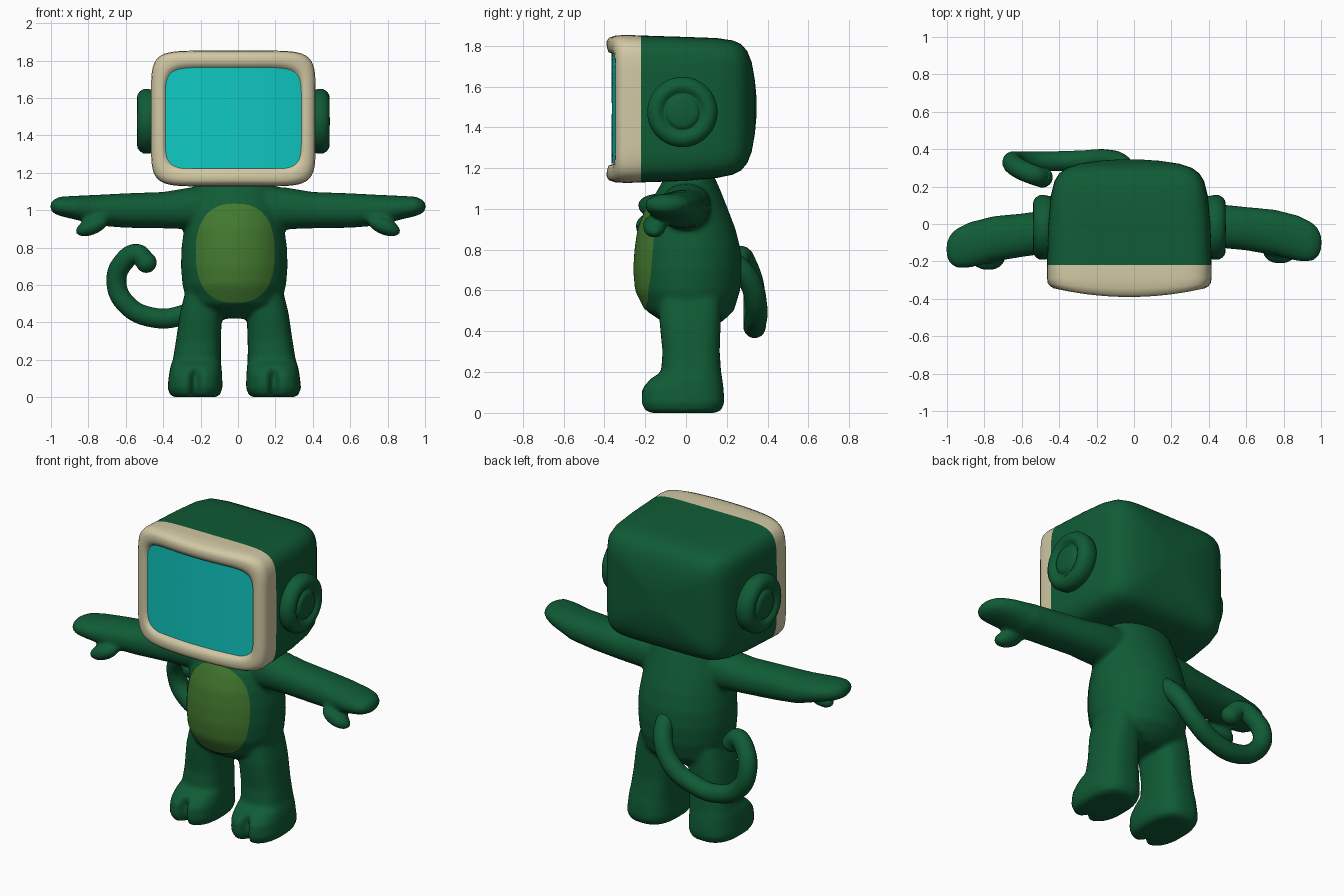
import bpy, bmesh, math
from mathutils import Matrix, Vector

if "Cube" in bpy.data.objects:
    bpy.data.objects.remove(bpy.data.objects["Cube"])

CX = -0.02          # the figure's own centre line
HX, HZ = -0.025, 1.49   # head centre


def material(name, r, g, b):
    m = bpy.data.materials.new(name)
    m.use_nodes = True
    m.diffuse_color = (r, g, b, 1)
    bsdf = m.node_tree.nodes["Principled BSDF"]
    bsdf.inputs["Base Color"].default_value = (r, g, b, 1)
    bsdf.inputs["Roughness"].default_value = 0.7
    return m


green = material("dark green", 0.005, 0.105, 0.036)
olive = material("belly green", 0.055, 0.19, 0.028)
cream = material("cream", 0.64, 0.58, 0.37)
cyan = material("screen cyan", 0.005, 0.58, 0.54)


def loft(bm, axis, rings, n=2.0, count=96):
    """Skin superellipse rings (position, centre u, centre v, half u, half v, bulge)."""
    loops = []
    for pos, cu, cv, a, b, *rest in rings:
        bulge = rest[0] if rest else 0
        loop = []
        for i in range(count):
            t = math.tau * i / count
            c, s = math.cos(t), math.sin(t)
            r = (abs(c) ** n + abs(s) ** n) ** (-1 / n)
            u, v = a * r * c, b * r * s
            w = pos - bulge * (1 - (u / 0.44) ** 2)
            co = {"X": (w, cu + u, cv + v),
                  "Y": (cu + u, w, cv + v),
                  "Z": (cu + u, cv + v, w)}[axis]
            loop.append(bm.verts.new(co))
        loops.append(loop)
    for lo, hi in zip(loops, loops[1:]):
        for i in range(count):
            j = (i + 1) % count
            bm.faces.new((lo[i], lo[j], hi[j], hi[i]))
    bm.faces.new(loops[-1])
    if rings[0][0] != rings[-1][0]:
        bm.faces.new(loops[0][::-1])
    return [v for loop in loops for v in loop]


def finish(name, bm, *mats):
    bmesh.ops.recalc_face_normals(bm, faces=bm.faces)
    mesh = bpy.data.meshes.new(name)
    bm.to_mesh(mesh)
    bm.free()
    for m in mats:
        mesh.materials.append(m)
    mesh.polygons.foreach_set("use_smooth", [True] * len(mesh.polygons))
    ob = bpy.data.objects.new(name, mesh)
    bpy.context.scene.collection.objects.link(ob)
    return ob


# Torso, arms and legs, blended into one skin
bm = bmesh.new()
torso = [(0.42, 0.03, 0.12, 0.10), (0.45, 0.03, 0.21, 0.15), (0.5, 0.02, 0.25, 0.215),
         (0.6, 0.01, 0.277, 0.255), (0.7, 0.01, 0.285, 0.264), (0.8, 0.01, 0.282, 0.258),
         (0.9, 0.005, 0.268, 0.238), (1.0, 0.005, 0.25, 0.2), (1.1, 0.015, 0.22, 0.15),
         (1.2, 0.02, 0.18, 0.1)]
loft(bm, "Z", [(z, CX, cy, a, b) for z, cy, a, b in torso])

arm = [(0.08, 0, 1.01, 0.12, 0.12), (0.25, 0, 1.01, 0.12, 0.112),
       (0.4, -0.005, 1.0, 0.116, 0.097), (0.6, -0.025, 0.998, 0.116, 0.092),
       (0.75, -0.045, 1.0, 0.122, 0.082), (0.88, -0.077, 1.014, 0.122, 0.062),
       (0.95, -0.095, 1.02, 0.105, 0.052), (0.985, -0.1, 1.02, 0.075, 0.037),
       (1.003, -0.1, 1.02, 0.035, 0.018)]
leg = [(0.0, 0.21, -0.018, 0.11, 0.16), (0.012, 0.21, -0.018, 0.133, 0.19),
       (0.05, 0.21, -0.018, 0.147, 0.206), (0.12, 0.207, -0.018, 0.142, 0.202),
       (0.165, 0.205, 0.0, 0.136, 0.178), (0.2, 0.2, 0.025, 0.128, 0.147),
       (0.3, 0.192, 0.025, 0.12, 0.14), (0.45, 0.178, 0.02, 0.112, 0.15),
       (0.55, 0.165, 0.02, 0.1, 0.15), (0.62, 0.15, 0.02, 0.08, 0.12)]
for s in (1, -1):
    def swing(x):
        return -0.035 * min(1, x / 0.5) if s < 0 else 0
    loft(bm, "X", [(s * x, cy + swing(x), cz, a, b) for x, cy, cz, a, b in arm], 2.2)
    # Thumb
    place = (Matrix.Translation((s * 0.78, -0.155 + swing(0.78), 0.915))
             @ Matrix.Rotation(s * 0.4, 4, "Y") @ Matrix.Diagonal((0.095, 0.058, 0.046, 1)))
    bmesh.ops.create_uvsphere(bm, u_segments=32, v_segments=16, radius=1, matrix=place)
    # Leg with a cleft between the two toes
    mid = CX + s * 0.21
    for v in loft(bm, "Z", [(z, CX + s * dx, cy, a, b) for z, dx, cy, a, b in leg], 2.7):
        if v.co.y < -0.1 and v.co.z < 0.13:
            v.co.y += 0.06 * math.exp(-((v.co.x - mid) / 0.022) ** 2)
body = finish("body", bm, green)
remesh = body.modifiers.new("blend", "REMESH")
remesh.mode = "VOXEL"
remesh.voxel_size = 0.012
remesh.use_smooth_shade = True
smooth = body.modifiers.new("soften", "SMOOTH")
smooth.factor = 0.5
smooth.iterations = 8

# Belly patch, laid onto the torso
bm = bmesh.new()
loft(bm, "Y", [(-0.45, CX + 0.005, 0.77, 0.207 * k / 12, 0.262 * k / 12)
               for k in range(12, 0, -1)], 2.5)
belly = finish("belly_patch", bm, olive)
wrap = belly.modifiers.new("lay on torso", "SHRINKWRAP")
wrap.target = body
wrap.wrap_method = "PROJECT"
wrap.use_project_y = True
wrap.use_positive_direction = True
wrap.wrap_mode = "ABOVE_SURFACE"
wrap.offset = 0.005

# Head: boxy shell with a cream frame around the recessed screen
bm = bmesh.new()
shell = [(0.345, 0.06, 0.05), (0.338, 0.16, 0.13), (0.322, 0.27, 0.22), (0.3, 0.335, 0.275),
         (0.27, 0.375, 0.31), (0.23, 0.4, 0.329), (0.15, 0.42, 0.343), (0.0, 0.434, 0.353),
         (-0.22, 0.44, 0.36), (-0.29, 0.44, 0.363), (-0.315, 0.436, 0.36, 0.03),
         (-0.328, 0.424, 0.349, 0.05), (-0.335, 0.405, 0.33, 0.055),
         (-0.333, 0.385, 0.302, 0.055), (-0.325, 0.368, 0.278, 0.055),
         (-0.3, 0.36, 0.268, 0.05)]
loft(bm, "Y", [(r[0], HX, HZ + max(0, r[0]) * 0.03, *r[1:]) for r in shell], 7, 192)
for f in bm.faces:
    f.material_index = int(f.calc_center_median().y < -0.22)
finish("head", bm, green, cream)

bm = bmesh.new()
loft(bm, "Y", [(-0.312, HX, HZ + 0.003, 0.364 * k / 10, 0.27 * k / 10, 0.052)
               for k in range(10, 0, -1)], 18, 192)
finish("screen", bm, cyan)

# Round ears with a raised rim and centre button
ear = [(0.39, 0.16), (0.45, 0.172), (0.48, 0.172), (0.5, 0.16), (0.512, 0.143), (0.515, 0.125),
       (0.511, 0.11), (0.497, 0.095), (0.494, 0.09), (0.5, 0.084), (0.51, 0.075), (0.514, 0.06),
       (0.516, 0.01)]
for side, s in (("left", 1), ("right", -1)):
    bm = bmesh.new()
    loft(bm, "X", [(HX + s * d, -0.018, 1.475, r, r) for d, r in ear], 2, 64)
    finish(side + "_ear", bm, green)

# Curled tail
path = [(-0.02, 0.2, 0.77), (-0.06, 0.31, 0.65), (-0.15, 0.345, 0.52), (-0.28, 0.34, 0.445),
        (-0.45, 0.335, 0.425), (-0.6, 0.335, 0.5), (-0.65, 0.33, 0.62), (-0.61, 0.295, 0.725),
        (-0.54, 0.265, 0.765), (-0.49, 0.25, 0.72)]
curve = bpy.data.curves.new("tail", "CURVE")
curve.dimensions = "3D"
curve.bevel_depth = 0.054
curve.bevel_resolution = 6
curve.use_fill_caps = True
spline = curve.splines.new("BEZIER")
spline.bezier_points.add(len(path) - 1)
for p, co in zip(spline.bezier_points, path):
    p.co = co
    p.handle_left_type = p.handle_right_type = "AUTO"
curve.materials.append(green)
bpy.context.scene.collection.objects.link(bpy.data.objects.new("tail", curve))

bm = bmesh.new()
bmesh.ops.create_uvsphere(bm, u_segments=32, v_segments=16, radius=0.055,
                          matrix=Matrix.Translation(Vector(path[-1])))
finish("tail_tip", bm, green)
